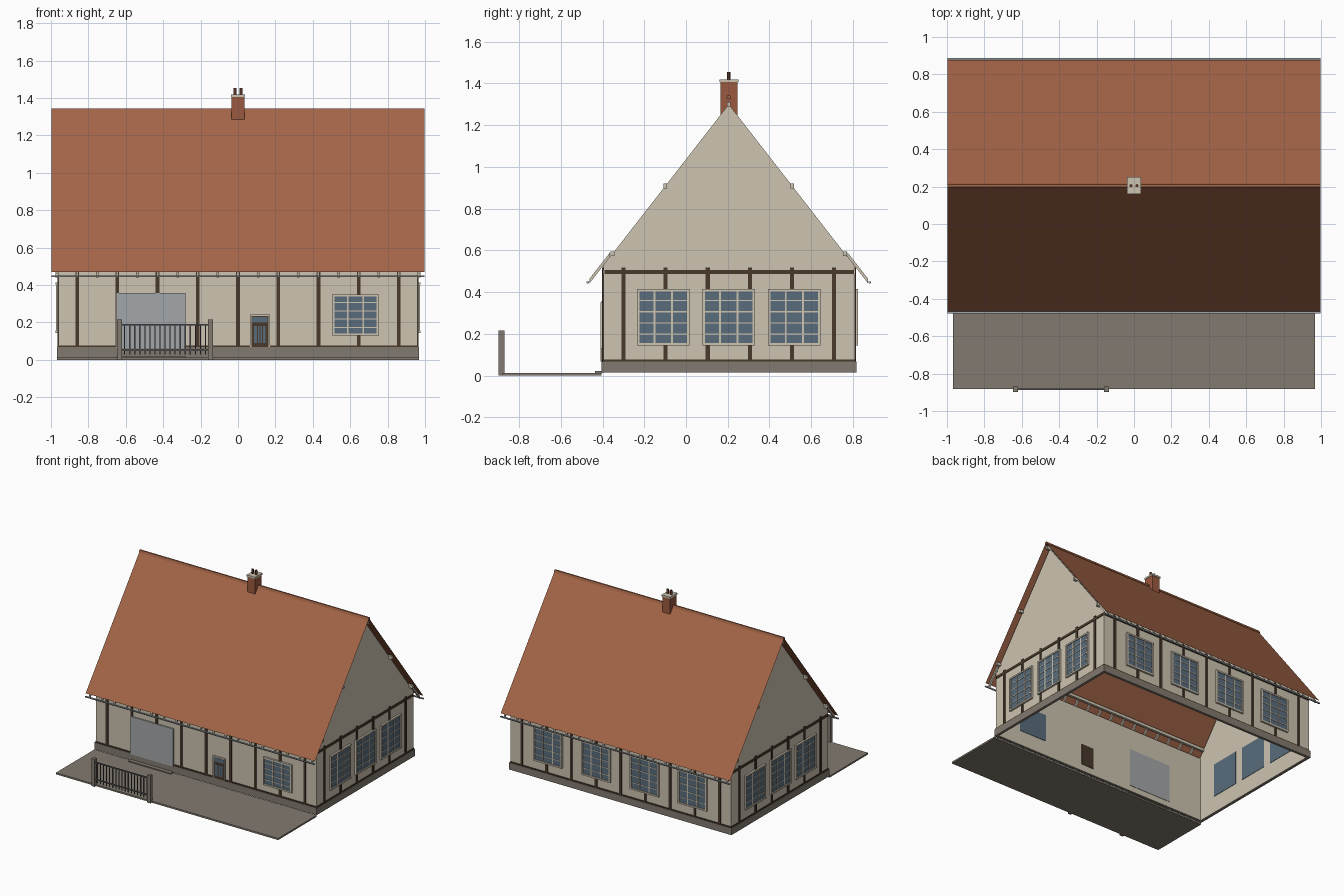
import bpy
import bmesh
from mathutils import Vector

if "Cube" in bpy.data.objects:
    bpy.data.objects.remove(bpy.data.objects["Cube"], do_unlink=True)


def material(name, *rgb):
    m = bpy.data.materials.new(name)
    m.use_nodes = True
    m.diffuse_color = (*rgb, 1)
    m.node_tree.nodes["Principled BSDF"].inputs["Base Color"].default_value = (*rgb, 1)
    return m


PLASTER = material("cream plaster", .61, .55, .44)
TILE = material("terracotta tile", .37, .13, .063)
STONE = material("grey stone", .225, .195, .16)
TIMBER = material("dark timber", .065, .04, .023)
GLASS = material("blue glass", .1, .15, .2)
PANEL = material("light grey metal", .37, .385, .4)
BRICK = material("red brick", .33, .1, .05)
IRON = material("dark grey iron", .11, .11, .12)
POT = material("clay pot", .16, .05, .03)


def finish(name, bm, mat):
    bmesh.ops.recalc_face_normals(bm, faces=bm.faces)
    me = bpy.data.meshes.new(name)
    bm.to_mesh(me)
    bm.free()
    me.materials.append(mat)
    ob = bpy.data.objects.new(name, me)
    bpy.context.collection.objects.link(ob)
    return ob


def boxes(name, mat, items):
    """One object from boxes given as two opposite corners."""
    bm = bmesh.new()
    for a, b in items:
        a, b = Vector(a), Vector(b)
        for v in bmesh.ops.create_cube(bm, size=1)["verts"]:
            v.co = (a + b) / 2 + v.co * (b - a)
    return finish(name, bm, mat)


def prism(name, mat, profile, x0, x1):
    """Extrude a (y, z) profile along x."""
    bm = bmesh.new()
    face = bm.faces.new([bm.verts.new((x0, y, z)) for y, z in profile])
    new = bmesh.ops.extrude_face_region(bm, geom=[face])["geom"]
    for v in new:
        if isinstance(v, bmesh.types.BMVert):
            v.co.x = x1
    return finish(name, bm, mat)


# Main dimensions
HX, YF, YB = .96, -.396, .81
YC, APEX, SLOPE = .205, 1.30, 1.285
BASE, SILL, LIFT = .016, .068, .036


def rafter_z(y):
    return APEX - SLOPE * abs(y - YC)


def on_wall(side, u0, u1, z0, z1, d0, d1):
    """Box on a wall: u along it, d outward from its outer face."""
    if side == "front":
        return (u0, YF - d0, z0), (u1, YF - d1, z1)
    if side == "back":
        return (u0, YB + d0, z0), (u1, YB + d1, z1)
    s = 1 if side == "left" else -1
    return (s * (HX + d0), u0, z0), (s * (HX + d1), u1, z1)


def span(side):
    return (-HX, HX) if side in ("front", "back") else (YF, YB)


SIDES = ("front", "back", "left", "right")

# Walls: long walls and gables
EAVE = rafter_z(YF)
for side in ("front", "back"):
    boxes(side + "_wall", PLASTER, [on_wall(side, -HX, HX, BASE, EAVE, -.015, 0)])
gable = [(YF, BASE), (YB, BASE), (YB, rafter_z(YB)), (YC, APEX), (YF, EAVE)]
for side, s in (("left", 1), ("right", -1)):
    prism(side + "_gable", PLASTER, gable, s * (HX - .015), s * HX)

# Stone plinth and forecourt
for side in SIDES:
    a, b = span(side)
    boxes(side + "_plinth", STONE, [on_wall(side, a - .008, b + .008, .014, SILL, -.01, .008)])
boxes("forecourt", STONE, [((-.967, -.882, 0), (.967, -.404, .013))])
boxes("entry_step", STONE, [((-.65, -.435, .012), (-.28, -.4, .021))])

# Timber framing
long_posts = [.215 * i for i in range(-4, 5)]
gable_posts = [YC + .202 * (i + .5) for i in range(-3, 3)]
for side in SIDES:
    a, b = span(side)
    posts = long_posts if side in ("front", "back") else gable_posts
    top = EAVE - .01
    parts = [on_wall(side, p - .01, p + .01, SILL, top, -.003, .006) for p in posts]
    parts.append(on_wall(side, a, b, SILL - .003, SILL + .009, -.003, .005))
    parts.append(on_wall(side, a + .005, b - .005, .486, .506, -.003, .005))
    boxes(side + "_timbers", TIMBER, parts)


# Windows
def window(name, side, u, z0, z1, width=.25, cols=3, rows=5):
    u0, u1, t = u - width / 2, u + width / 2, .012
    boxes(name + "_glass", GLASS, [on_wall(side, u0 + .003, u1 - .003, z0 + .003, z1 - .003, -.018, .008)])
    frame = [on_wall(side, e, e + t, z0, z1, -.002, .014) for e in (u0, u1 - t)]
    frame += [on_wall(side, u0, u1, e, e + t, -.002, .0145) for e in (z0, z1 - t)]
    for i in range(1, cols):
        c = u0 + width * i / cols
        frame.append(on_wall(side, c - .004, c + .004, z0, z1, 0, .011))
    for i in range(1, rows):
        c = z0 + (z1 - z0) * i / rows
        frame.append(on_wall(side, u0, u1, c - .003, c + .003, 0, .0105))
    boxes(name + "_frame", PLASTER, frame)


window("front_window", "front", .628, .13, .35)
for i in range(4):
    window(f"back_window_{i + 1}", "back", .42 * (i - 1.5), .144, .414)
for side in ("left", "right"):
    for i in range(3):
        window(f"{side}_window_{i + 1}", side, YC + .314 * (i - 1), .144, .414)

# Large sliding panel
boxes("wide_door", PANEL, [on_wall("front", -.65, -.28, .06, .358, -.018, .009)])

# Front door with transom and barred light
D0, D1 = .064, .17
boxes("door_leaf", TIMBER, [on_wall("front", D0, D1, SILL, .235, -.018, .008)])
boxes("door_glass", GLASS, [
    on_wall("front", D0 + .012, D1 - .012, .2, .23, 0, .01),
    on_wall("front", D0 + .022, D1 - .022, .09, .182, 0, .01)])
boxes("door_bars", TIMBER, [
    on_wall("front", D0 + c, D0 + c + .006, .09, .182, 0, .012) for c in (.037, .05, .063)])
boxes("door_frame", PLASTER, [
    on_wall("front", D0, D0 + .007, SILL, .24, 0, .013),
    on_wall("front", D1 - .007, D1, SILL, .24, 0, .013),
    on_wall("front", D0, D1, .234, .242, 0, .014)])

# Roof sheet with open underside
RX, EY = .998, .673
bm = bmesh.new()
rows = []
for y in (YC - EY, YC, YC + EY):
    rows.append([bm.verts.new((x, y, rafter_z(y) + LIFT)) for x in (-RX, RX)])
for (a, b), (c, d) in zip(rows, rows[1:]):
    bm.faces.new((a, b, d, c))
finish("roof", bm, TILE)
RIDGE = APEX + LIFT
prism("ridge_cap", TILE, [(YC - .012, RIDGE - .01), (YC - .006, RIDGE + .008),
                          (YC + .006, RIDGE + .008), (YC + .012, RIDGE - .01)], -RX, RX)

# Purlins showing at the gables
purlins = []
for off in (0, -.304, .304, -.557, .557):
    y, z = YC + off, rafter_z(YC + off)
    purlins.append(((-.99, y - .009, z - .012), (.99, y + .009, z + .011)))
boxes("purlins", PLASTER, purlins)

# Rafter tails and gutters along both eaves
for side, s in (("front", -1), ("back", 1)):
    bm = bmesh.new()
    for i in range(-9, 10):
        x = i * .1075
        ends = []
        for off in (.57, .668):
            y = YC + s * off
            z = rafter_z(y)
            ends.append([bm.verts.new((x + dx, y, z + dz)) for dx, dz in
                         ((-.007, 0), (.007, 0), (.007, .022), (-.007, .022))])
        a, b = ends
        bm.faces.new(a)
        bm.faces.new(b)
        for k in range(4):
            bm.faces.new((a[k], a[k - 1], b[k - 1], b[k]))
    finish(side + "_rafter_tails", bm, PLASTER)
    g = YC + s * .676
    prism(side + "_gutter", PANEL, [(g - .007, .45), (g - .004, .442), (g + .004, .442), (g + .007, .45)], -RX, RX)

# Chimney
boxes("chimney_stack", BRICK, [((-.034, .165, 1.24), (.034, .246, 1.406))])
boxes("chimney_cap", PLASTER, [((-.037, .16, 1.406), (.037, .251, 1.42))])
for name, x in (("left_chimney_pot", .016), ("right_chimney_pot", -.016)):
    bpy.ops.mesh.primitive_cylinder_add(vertices=12, radius=.008, depth=.04, location=(x, YC, 1.434))
    pot = bpy.context.object
    pot.name = name
    pot.data.materials.append(POT)
    bpy.ops.object.shade_smooth_by_angle()

# Yard gate
GY, G0, G1 = -.884, -.633, -.147
boxes("gate_posts", STONE, [((x - .014, GY - .014, 0), (x + .014, GY + .014, .217)) for x in (G0, G1)])
bars = [((G0, GY - .004, z), (G1, GY + .004, z + .008)) for z in (.05, .184)]
count = 18
for i in range(1, count):
    x = G0 + (G1 - G0) * i / count
    bars.append(((x - .003, GY - .003, .03), (x + .003, GY + .003, .19)))
boxes("gate_bars", IRON, bars)
